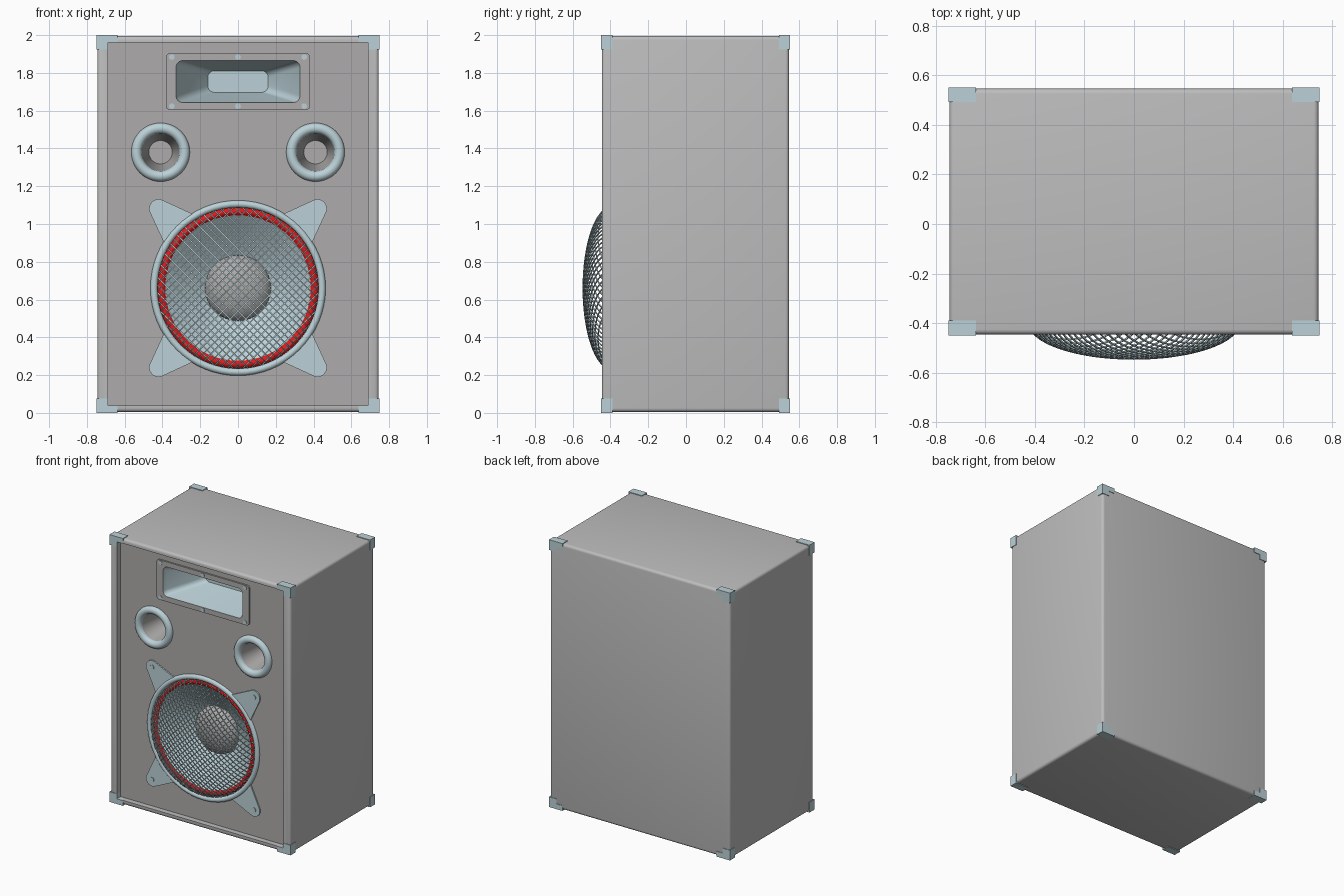
import bpy, bmesh, math
from math import sin, cos, pi, sqrt, copysign
from mathutils import Matrix

if "Cube" in bpy.data.objects:
    bpy.data.objects.remove(bpy.data.objects["Cube"])


def material(name, rgb):
    m = bpy.data.materials.new(name)
    m.diffuse_color = (*rgb, 1)
    m.use_nodes = True
    m.node_tree.nodes["Principled BSDF"].inputs["Base Color"].default_value = m.diffuse_color
    return m


GREY = material("cabinet grey", (0.51, 0.51, 0.51))
PANEL = material("panel warm grey", (0.42, 0.41, 0.405))
BLUE = material("pale blue metal", (0.50, 0.64, 0.68))
RED = material("surround red", (0.85, 0.01, 0.01))


def add(name, mesh, mat):
    ob = bpy.data.objects.new(name, mesh)
    mesh.materials.clear()
    mesh.materials.append(mat)
    bpy.context.collection.objects.link(ob)
    return ob


# 2D outlines in the front (x, z) plane
def circle(r, cx=0, cz=0, n=48):
    return [(cx + r * cos(2 * pi * i / n), cz + r * sin(2 * pi * i / n)) for i in range(n)]


def rrect(w, h, r, cx=0, cz=0, n=6):
    pts = []
    for k, (sx, sz) in enumerate([(1, 1), (-1, 1), (-1, -1), (1, -1)]):
        for i in range(n + 1):
            a = (k + i / n) * pi / 2
            pts.append((cx + sx * (w / 2 - r) + r * cos(a), cz + sz * (h / 2 - r) + r * sin(a)))
    return pts


def plate(name, outlines, y0, y1, mat):
    """Flat sheet between y0 and y1; inner outlines become holes."""
    cu = bpy.data.curves.new(name, 'CURVE')
    cu.dimensions, cu.fill_mode, cu.extrude = '2D', 'BOTH', abs(y1 - y0) / 2
    for pts in outlines:
        s = cu.splines.new('POLY')
        s.points.add(len(pts) - 1)
        for p, (x, z) in zip(s.points, pts):
            p.co = (x, z, 0, 1)
        s.use_cyclic_u = True
    return curve_to_mesh(name, cu, mat,
                         Matrix.Translation((0, (y0 + y1) / 2, 0)) @ Matrix.Rotation(pi / 2, 4, 'X'))


def curve_to_mesh(name, cu, mat, matrix=Matrix()):
    tmp = bpy.data.objects.new("tmp", cu)
    bpy.context.collection.objects.link(tmp)
    dg = bpy.context.evaluated_depsgraph_get()
    me = bpy.data.meshes.new_from_object(tmp.evaluated_get(dg))
    bpy.data.objects.remove(tmp)
    me.transform(matrix)
    return add(name, me, mat)


def loft(name, loops, mat, cap=False):
    """Skin a list of (outline, y) loops, ordered outer to inner / front to deep."""
    bm = bmesh.new()
    rows = [[bm.verts.new((x, y, z)) for x, z in pts] for pts, y in loops]
    for a, b in zip(rows, rows[1:]):
        n = len(a)
        for i in range(n):
            bm.faces.new((a[i], a[(i + 1) % n], b[(i + 1) % n], b[i]))
    if cap:
        bm.faces.new(rows[-1])
    me = bpy.data.meshes.new(name)
    bm.to_mesh(me)
    bm.free()
    return add(name, me, mat)


def rim(name, r, minor, cx, cz, y, n=48):
    arc = [pi * i / 10 for i in range(11)]
    return loft(name, [(circle(r + minor * cos(a), cx, cz, n), y - minor * sin(a)) for a in arc], BLUE)


FRONT = -0.405          # front of the recessed panel
WZ = 0.661              # woofer centre height
PORTS = [(-0.41, 1.38), (0.41, 1.38)]
HZ = 1.754              # horn centre height

# cabinet: rounded box with an open front
bm = bmesh.new()
bmesh.ops.create_cube(bm, size=1, matrix=Matrix.Translation((0, 0.05, 1)) @ Matrix.Diagonal((1.49, 0.992, 1.99, 1)))
bmesh.ops.bevel(bm, geom=bm.edges[:], offset=0.02, segments=4, profile=0.5, affect='EDGES')
front = min(bm.faces, key=lambda f: f.calc_center_median().y)
bmesh.ops.inset_region(bm, faces=[front], thickness=0.01)
for v in front.verts:
    v.co.x = copysign(0.688, v.co.x)
    v.co.z = 1 + copysign(0.961, v.co.z - 1)
inner = bmesh.ops.extrude_discrete_faces(bm, faces=[front])["faces"][0]
bmesh.ops.translate(bm, verts=inner.verts[:], vec=(0, 0.9, 0))
me = bpy.data.meshes.new("cabinet")
bm.to_mesh(me)
bm.free()
add("cabinet", me, GREY)

# front panel with openings
holes = [circle(0.44, 0, WZ, 64), rrect(0.67, 0.236, 0.035, 0, HZ)]
holes += [circle(0.115, x, z) for x, z in PORTS]
plate("front_panel", [rrect(1.38, 1.926, 0.002, 0, 1, 1)] + holes, FRONT, FRONT + 0.02, PANEL)

# corner protectors, L shaped around the frame
for sx in (-1, 1):
    for sz in (-1, 1):
        ell = [(0.749, 1), (0.638, 1), (0.638, 0.961), (0.688, 0.961), (0.688, 0.924), (0.749, 0.924)]
        ell = [(sx * x, 1 + sz * z) for x, z in ell]
        for label, y0, y1 in (("front", -0.45, -0.39), ("back", 0.492, 0.55)):
            plate(label + "_corner_protector", [ell], y0, y1, BLUE)

# horn tweeter: flange, flared mouth, screws
plate("horn_flange", [rrect(0.764, 0.298, 0.02, 0, HZ), rrect(0.656, 0.222, 0.035, 0, HZ)],
      FRONT - 0.012, FRONT, PANEL)
loft("horn_mouth", [(rrect(0.656, 0.222, 0.035, 0, HZ), FRONT - 0.011),
                    (rrect(0.64, 0.212, 0.035, 0, HZ), FRONT + 0.02),
                    (rrect(0.32, 0.114, 0.035, 0, HZ), FRONT + 0.25)], BLUE, cap=True)
for x in (-0.35, 0, 0.35):
    for z in (-0.13, 0.13):
        plate("horn_screw", [circle(0.015, x, HZ + z, 16)], FRONT - 0.016, FRONT - 0.01, BLUE)

# bass ports: rounded rim and tapering tube
for x, z in PORTS:
    rim("port_rim", 0.127, 0.028, x, z, FRONT)
    loft("port_tube", [(circle(0.099, x, z), FRONT), (circle(0.062, x, z), FRONT + 0.22)], PANEL, cap=True)

# woofer: mounting ears with screws
for k in range(4):
    a = pi / 4 + k * pi / 2
    tx, tz = 0.595 * cos(a), WZ + 0.595 * sin(a)
    ear = [(0.45 * cos(a + d), WZ + 0.45 * sin(a + d)) for d in (0.25, 0, -0.25)]
    ear += [(tx + 0.05 * cos(a + t * pi / 12), tz + 0.05 * sin(a + t * pi / 12)) for t in range(-5, 6)]
    plate("woofer_ear", [ear], FRONT - 0.01, FRONT, BLUE)
    plate("woofer_screw", [circle(0.018, tx, tz, 16)], FRONT - 0.016, FRONT - 0.01, BLUE)

# woofer: ring, red surround, cone, dust cap
rim("woofer_ring", 0.445, 0.019, 0, WZ, FRONT, 64)
loft("woofer_surround", [(circle(0.427 - 0.042 * i / 6, 0, WZ, 64), FRONT + 0.01 - 0.015 * sin(pi * i / 6))
                         for i in range(7)], RED)
loft("woofer_cone", [(circle(r, 0, WZ, 64), y) for r, y in
                     ((0.386, FRONT + 0.01), (0.31, -0.335), (0.24, -0.28), (0.165, -0.235))], BLUE)
loft("dust_cap", [(circle(0.174 * cos(a), 0, WZ), -0.24 - 0.085 * sin(a))
                  for a in (pi / 2 * i / 9 for i in range(9))], PANEL, cap=True)

# domed wire grille: two sets of diagonal strands
R, DEPTH, APEX, PITCH = 0.427, 0.15, -0.545, 0.029
cu = bpy.data.curves.new("grille", 'CURVE')
cu.dimensions, cu.bevel_depth, cu.bevel_resolution = '3D', 0.0042, 0
for sign in (-1, 1):
    for k in range(-14, 15):
        off = k * PITCH
        half = sqrt(R * R - off * off)
        s = cu.splines.new('POLY')
        s.points.add(24)
        for i, p in enumerate(s.points):
            t = half * sin(pi * (i / 24 - 0.5))
            y = APEX + DEPTH * (1 - sqrt(max(0, 1 - (t * t + off * off) / (R * R))))
            p.co = ((t + off) * sqrt(0.5), y, WZ + sign * (t - off) * sqrt(0.5), 1)
curve_to_mesh("woofer_grille", cu, BLUE)

# smooth shading with sharp edges kept
for ob in bpy.context.collection.objects:
    ob.select_set(True)
    bpy.context.view_layer.objects.active = ob
bpy.ops.object.shade_smooth_by_angle(angle=math.radians(35))
